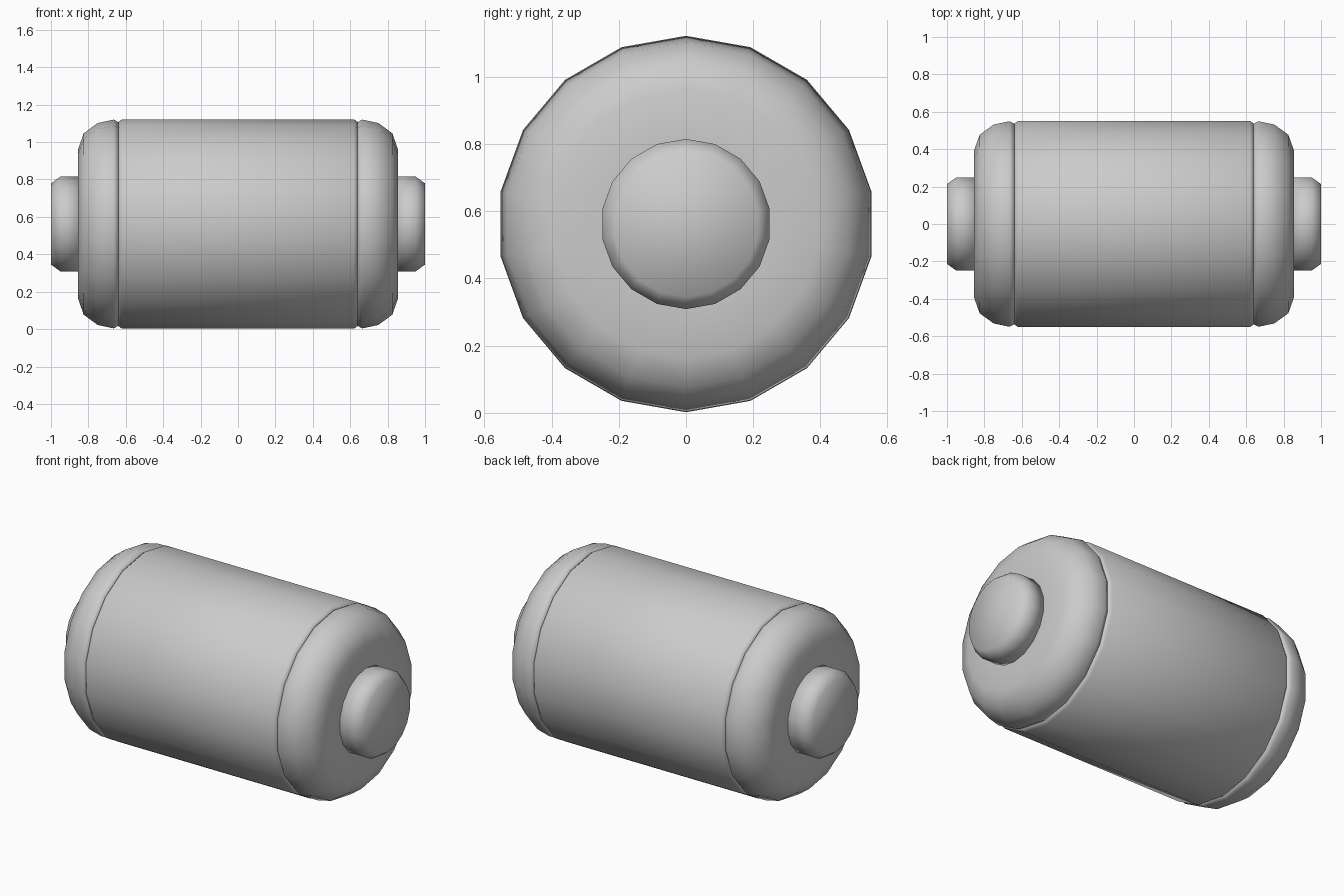
import bpy
import bmesh
from math import sin, cos, pi

SIDES = 18
AXIS_Z = 0.562

cube = bpy.data.objects.get("Cube")
if cube:
    bpy.data.objects.remove(cube, do_unlink=True)

grey = bpy.data.materials.new("plain grey")
grey.use_nodes = True
colour = (0.6, 0.6, 0.6, 1)
grey.diffuse_color = colour
grey.node_tree.nodes["Principled BSDF"].inputs["Base Color"].default_value = colour


def turned(name, profile, side=1):
    """Closed solid turned about the x axis from (x, radius) points."""
    bm = bmesh.new()
    rings = []
    for x, r in profile:
        angles = [2 * pi * i / SIDES for i in range(SIDES)]
        rings.append([bm.verts.new((side * x, r * sin(a), r * cos(a))) for a in angles])
    for a, b in zip(rings, rings[1:]):
        for i in range(SIDES):
            j = (i + 1) % SIDES
            bm.faces.new((a[i], a[j], b[j], b[i]))
    bm.faces.new(rings[0])
    bm.faces.new(rings[-1])
    bmesh.ops.recalc_face_normals(bm, faces=bm.faces)
    for f in bm.faces:
        f.smooth = True
    mesh = bpy.data.meshes.new(name)
    bm.to_mesh(mesh)
    bm.free()
    mesh.materials.append(grey)
    obj = bpy.data.objects.new(name, mesh)
    obj.location.z = AXIS_Z
    bpy.context.collection.objects.link(obj)
    return obj


# Main drum with slightly chamfered rims
turned("drum", [(-0.64, 0.545), (-0.62, 0.56), (0.62, 0.56), (0.64, 0.545)])

# Rounded end caps and the short axle stubs
for label, side in (("left", 1), ("right", -1)):
    turned(label + "_end_cap",
           [(0.64, 0.545), (0.665, 0.558), (0.75, 0.54), (0.825, 0.485),
            (0.855, 0.4), (0.856, 0.25)], side)
    turned(label + "_axle_stub", [(0.84, 0.253), (0.95, 0.253), (1.0, 0.217)], side)
